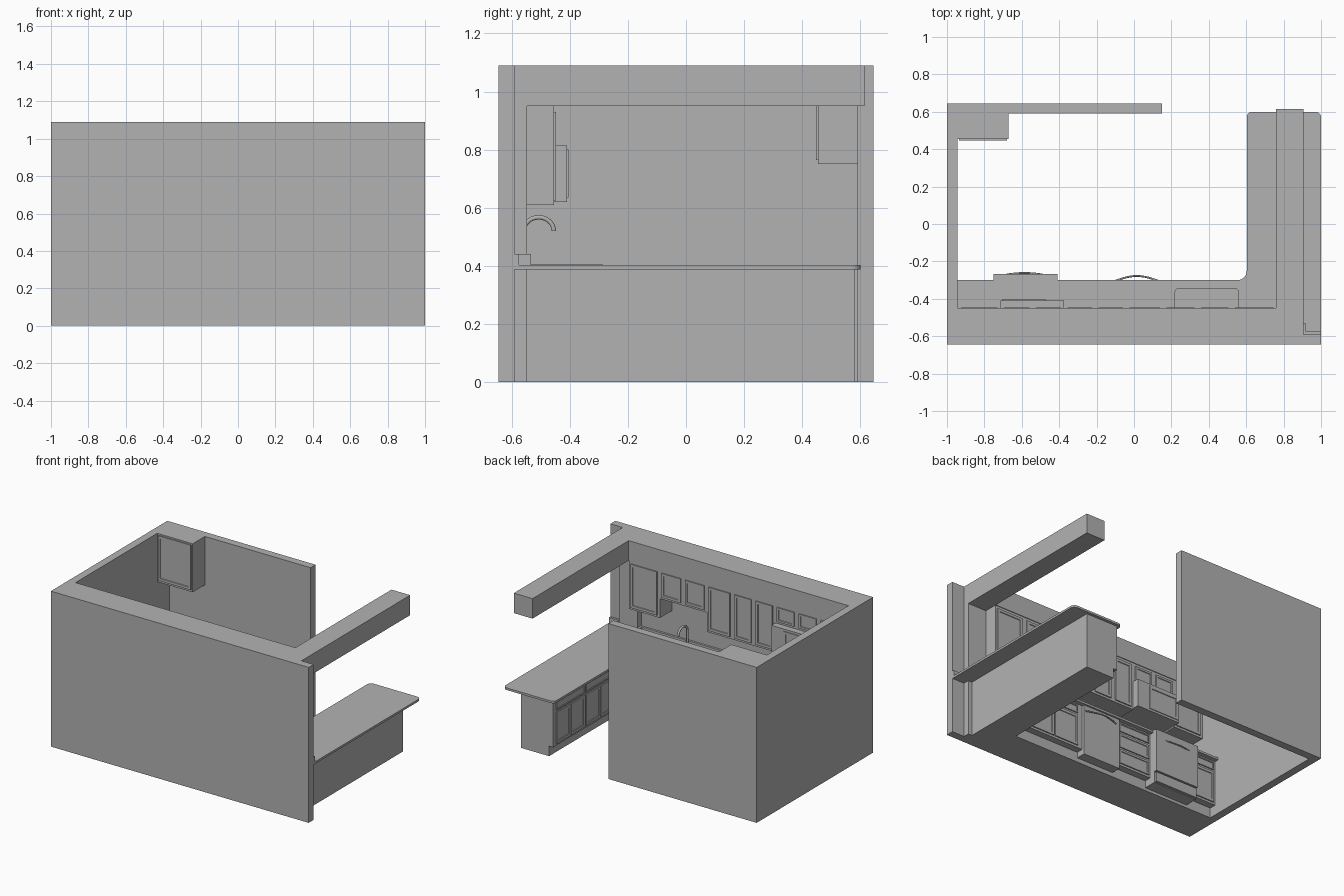
import bpy, bmesh, math
from mathutils import Vector

if "Cube" in bpy.data.objects:
    bpy.data.objects.remove(bpy.data.objects["Cube"], do_unlink=True)

GREY = (0.448, 0.448, 0.448, 1)
mat = bpy.data.materials.new("plain grey")
mat.use_nodes = True
mat.diffuse_color = GREY
mat.node_tree.nodes["Principled BSDF"].inputs["Base Color"].default_value = GREY


def finish(name, bm):
    bmesh.ops.recalc_face_normals(bm, faces=bm.faces)
    mesh = bpy.data.meshes.new(name)
    bm.to_mesh(mesh)
    bm.free()
    mesh.materials.append(mat)
    ob = bpy.data.objects.new(name, mesh)
    bpy.context.collection.objects.link(ob)
    return ob


def prism(name, points, z0, z1):
    """Extrude a plan outline upward."""
    bm = bmesh.new()
    face = bm.faces.new([bm.verts.new((x, y, z0)) for x, y in points])
    top = bmesh.ops.extrude_face_region(bm, geom=[face])["geom"]
    bmesh.ops.translate(bm, vec=(0, 0, z1 - z0),
                        verts=[g for g in top if isinstance(g, bmesh.types.BMVert)])
    return finish(name, bm)


def box(name, x0, x1, y0, y1, z0, z1):
    return prism(name, [(x0, y0), (x1, y0), (x1, y1), (x0, y1)], z0, z1)


def rounded(corners):
    """Plan outline from (x, y, radius) corners, filleting where radius > 0."""
    out = []
    for i, (x, y, r) in enumerate(corners):
        p = Vector((x, y))
        a = (Vector(corners[i - 1][:2]) - p).normalized()
        b = (Vector(corners[(i + 1) % len(corners)][:2]) - p).normalized()
        if not r:
            out.append(p)
            continue
        for k in range(9):
            t = k / 8 * math.pi / 2
            out.append(p + a * r * (1 - math.sin(t)) + b * r * (1 - math.cos(t)))
    return out


FACING = {"back": (Vector((1, 0, 0)), Vector((0, 1, 0))),
          "right": (Vector((0, 1, 0)), Vector((-1, 0, 0))),
          "front": (Vector((1, 0, 0)), Vector((0, -1, 0)))}


def door(name, facing, plane, u0, u1, z0, z1, thick=0.008):
    """Framed cabinet front with a recessed centre panel."""
    along, out = FACING[facing]
    bm = bmesh.new()
    base = plane * Vector((abs(out.x), abs(out.y), 0))
    verts = [bm.verts.new(base + along * u + Vector((0, 0, z)))
             for u, z in ((u0, z0), (u1, z0), (u1, z1), (u0, z1))]
    face = bm.faces.new(verts)
    geom = bmesh.ops.extrude_face_region(bm, geom=[face])["geom"]
    bmesh.ops.translate(bm, vec=out * thick,
                        verts=[g for g in geom if isinstance(g, bmesh.types.BMVert)])
    front = [g for g in geom if isinstance(g, bmesh.types.BMFace)][0]
    bmesh.ops.recalc_face_normals(bm, faces=bm.faces)
    frame = min(0.025, (z1 - z0) * 0.2)
    bmesh.ops.inset_region(bm, faces=[front], thickness=frame)
    bmesh.ops.inset_region(bm, faces=[front], thickness=0.003, depth=-0.004)
    return finish(name, bm)


def tube(name, points, radius):
    curve = bpy.data.curves.new(name, "CURVE")
    curve.dimensions = "3D"
    curve.bevel_depth = radius
    curve.bevel_resolution = 3
    curve.use_fill_caps = True
    line = curve.splines.new("POLY")
    line.points.add(len(points) - 1)
    for point, co in zip(line.points, points):
        point.co = (*co, 1)
    curve.materials.append(mat)
    ob = bpy.data.objects.new(name, curve)
    bpy.context.collection.objects.link(ob)
    return ob


def bowed_handle(name, x0, x1, y, bulge, z):
    tube(name, [(x0 + (x1 - x0) * k / 12, y + bulge * math.sin(math.pi * k / 12), z)
                for k in range(13)], 0.005)


# Room shell, with ceiling drop and beam
box("front_wall", -1, 1, -0.645, -0.59, 0, 1.09)
box("right_wall", -1, -0.945, -0.59, 0.59, 0, 1.09)
box("back_wall", -1, 0.15, 0.59, 0.645, 0, 1.09)
box("wall_pilaster", 0.76, 0.905, -0.59, -0.548, 0, 0.95)
box("soffit", -0.945, 0.76, -0.59, -0.45, 0.95, 1.09)
box("ceiling_beam", 0.76, 0.905, -0.59, 0.615, 0.95, 1.09)

# Upper cabinets: right edge, left edge, bottom, number of doors
uppers = [(-0.945, -0.715, 0.61, 1), (-0.715, -0.375, 0.815, 2), (-0.375, -0.045, 0.61, 2),
          (-0.045, 0.155, 0.61, 1), (0.155, 0.52, 0.745, 2), (0.52, 0.76, 0.61, 1)]
for n, (x0, x1, z0, doors) in enumerate(uppers):
    box(f"upper_cabinet_{n}", x0, x1, -0.59, -0.455, z0, 0.95)
    width = (x1 - x0) / doors
    for d in range(doors):
        left = x0 + width * d
        door(f"upper_door_{n}_{d}", "back", -0.455, left + 0.02, left + width - 0.015,
             z0 + 0.015, 0.93)

box("back_cabinet", -0.945, -0.67, 0.455, 0.59, 0.75, 1.09)
door("back_cabinet_door", "front", 0.455, -0.935, -0.68, 0.765, 1.08)

# Microwave under the short cabinets
box("microwave", -0.715, -0.375, -0.59, -0.41, 0.62, 0.815)
door("microwave_door", "back", -0.41, -0.705, -0.47, 0.635, 0.8, 0.005)

# Worktop with the sink cut through it
worktop = prism("worktop", rounded([(-0.945, -0.59, 0), (1, -0.59, 0), (1, 0.6, 0.03),
                                   (0.603, 0.6, 0.03), (0.603, -0.3, 0.05),
                                   (-0.945, -0.3, 0)]), 0.387, 0.402)
base = box("base_cabinets", -0.945, 0.625, -0.59, -0.33, 0.07, 0.387)
sink = prism("sink_cutter", rounded([(0.22, -0.53, 0.02), (0.56, -0.53, 0.02),
                                    (0.56, -0.345, 0.02), (0.22, -0.345, 0.02)]), 0.29, 0.45)
sink.hide_render = True
sink.hide_viewport = True
sink.display_type = "WIRE"
for ob in (worktop, base):
    cut = ob.modifiers.new("sink_cut", "BOOLEAN")
    cut.operation = "DIFFERENCE"
    cut.solver = "EXACT"
    cut.object = sink

# Base plinths and peninsula
box("base_plinth", -0.945, 0.656, -0.59, -0.378, 0, 0.07)
box("peninsula", 0.625, 0.875, -0.59, 0.58, 0.07, 0.387)
box("peninsula_plinth", 0.656, 0.875, -0.59, 0.58, 0, 0.07)

# Low splashback wrapping round the pilaster
box("splashback_long", -0.945, 0.76, -0.59, -0.575, 0.402, 0.44)
prism("splashback_wrap", [(0.745, -0.59), (1, -0.59), (1, -0.575), (0.92, -0.575),
                          (0.92, -0.533), (0.745, -0.533)], 0.402, 0.44)

# Base doors and drawers facing into the room
door("narrow_drawer", "back", -0.33, -0.93, -0.765, 0.32, 0.375)
door("narrow_door", "back", -0.33, -0.93, -0.765, 0.085, 0.305)
for n, (z0, z1) in enumerate([(0.085, 0.185), (0.2, 0.3), (0.315, 0.375)]):
    door(f"stack_drawer_{n}", "back", -0.33, -0.395, -0.155, z0, z1)
door("sink_panel", "back", -0.33, 0.19, 0.57, 0.32, 0.375)
for n in range(2):
    door(f"sink_door_{n}", "back", -0.33, 0.19 + 0.195 * n, 0.375 + 0.195 * n, 0.085, 0.305)

# Peninsula doors: each bay has one drawer over two doors
for n, y0 in enumerate((0.235, -0.095)):
    door(f"peninsula_drawer_{n}", "right", 0.625, y0, y0 + 0.315, 0.32, 0.375)
    for d in range(2):
        y = y0 + 0.16 * d
        door(f"peninsula_door_{n}_{d}", "right", 0.625, y, y + 0.155, 0.085, 0.305)
door("peninsula_corner_door", "right", 0.625, -0.29, -0.115, 0.085, 0.375)

# Cooker
box("cooker_body", -0.75, -0.41, -0.57, -0.288, 0.02, 0.406)
box("cooker_front", -0.75, -0.41, -0.288, -0.268, 0.1, 0.4)
box("cooker_drawer", -0.745, -0.415, -0.288, -0.272, 0.025, 0.092)
bowed_handle("cooker_handle", -0.68, -0.49, -0.27, 0.008, 0.345)

# Dishwasher
box("dishwasher", -0.14, 0.15, -0.57, -0.31, 0.03, 0.385)
bowed_handle("dishwasher_handle", -0.11, 0.14, -0.308, 0.03, 0.345)

# Arched tap behind the sink
arc = [(0.38, -0.507 - 0.052 * math.cos(math.pi * k / 14),
        0.52 + 0.047 * math.sin(math.pi * k / 14)) for k in range(15)]
tube("tap", [(0.38, -0.559, 0.4)] + arc, 0.008)
box("tap_base", 0.35, 0.41, -0.572, -0.545, 0.402, 0.412)
